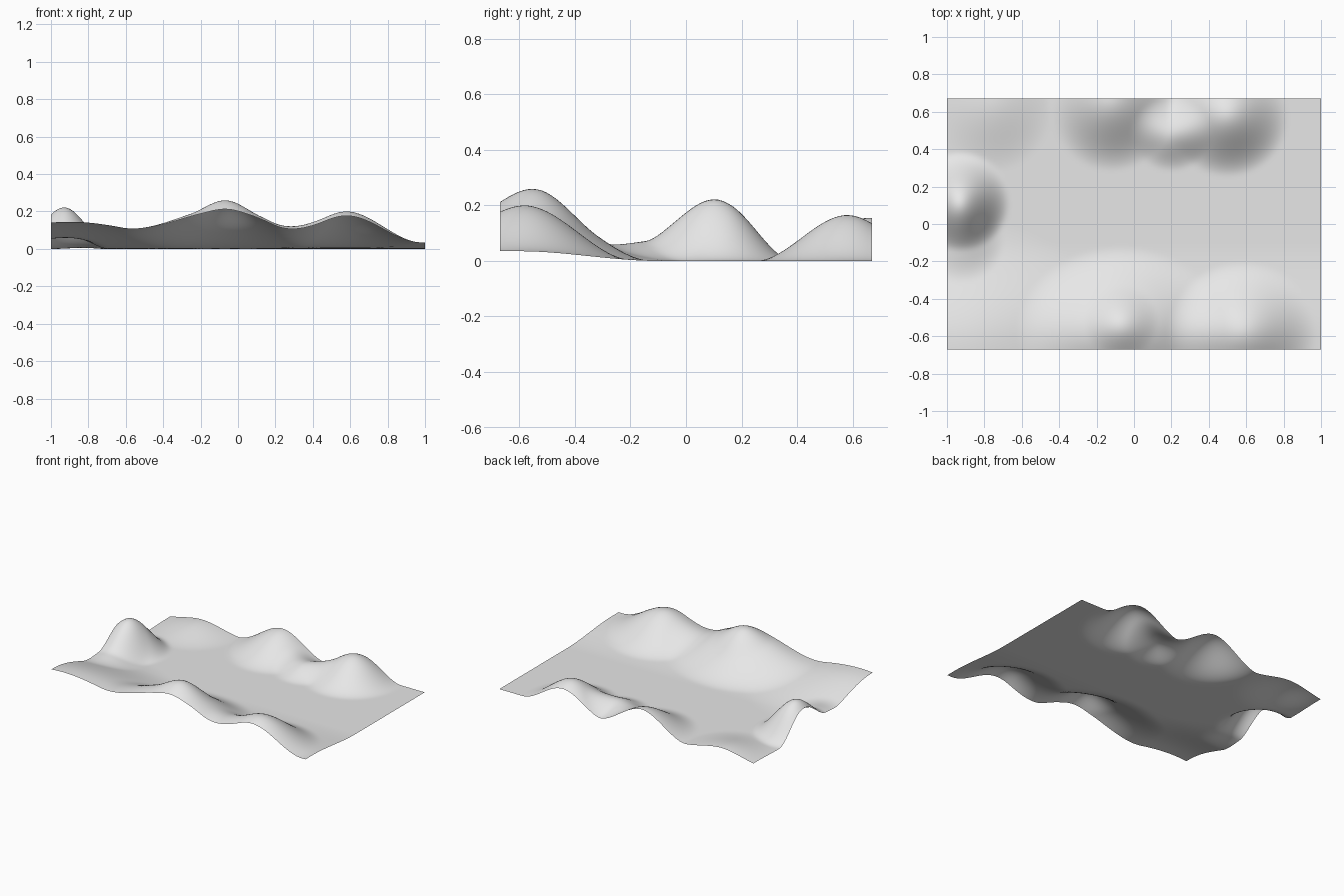
import bpy
import bmesh
import math

cube = bpy.data.objects.get("Cube")
if cube:
    bpy.data.objects.remove(cube, do_unlink=True)

HALF_X, HALF_Y = 1.0, 0.67

# Each hill: centre x, centre y, height, radius x, radius y
HILLS = [
    (-0.07, -0.58, 0.19, 0.56, 0.46),    # broad front hill
    (-0.07, -0.52, 0.04, 0.20, 0.20),    # its small summit
    (0.58, -0.58, 0.165, 0.40, 0.38),    # second front hill
    (-0.90, -0.67, 0.11, 0.80, 0.70),    # front corner rise
    (-0.93, 0.12, 0.215, 0.27, 0.27),    # steep side hill
    (-0.93, -0.08, 0.065, 0.24, 0.24),   # its shoulder
    (-0.75, 0.64, 0.05, 0.32, 0.36),     # low back mound
    (-0.12, 0.66, 0.155, 0.35, 0.38),    # back hill
    (0.50, 0.58, 0.165, 0.33, 0.33),     # second back hill
    (0.20, 0.48, 0.07, 0.22, 0.20),      # saddle between back hills
]


def falloff(t):
    u = max(0.0, 1.0 - t)
    return u * u * (3.0 - 2.0 * u)


def height(x, y):
    # gentle bank along the front edge
    z = 0.035 * falloff(max(0.0, y + 0.6) / 0.5)
    for cx, cy, h, rx, ry in HILLS:
        z += h * falloff(math.hypot((x - cx) / rx, (y - cy) / ry))
    return z


# Terrain sheet: a grid lifted by the hills
bm = bmesh.new()
bmesh.ops.create_grid(bm, x_segments=120, y_segments=80, size=1.0)
for v in bm.verts:
    v.co.x *= HALF_X
    v.co.y *= HALF_Y
    v.co.z = height(v.co.x, v.co.y)
for f in bm.faces:
    f.smooth = True
mesh = bpy.data.meshes.new("terrain")
bm.to_mesh(mesh)
bm.free()
terrain = bpy.data.objects.new("terrain", mesh)
bpy.context.collection.objects.link(terrain)

# Plain light grey ground
grey = bpy.data.materials.new("light_grey")
grey.use_nodes = True
colour = (0.8, 0.8, 0.8, 1.0)
grey.diffuse_color = colour
grey.node_tree.nodes["Principled BSDF"].inputs["Base Color"].default_value = colour
mesh.materials.append(grey)
